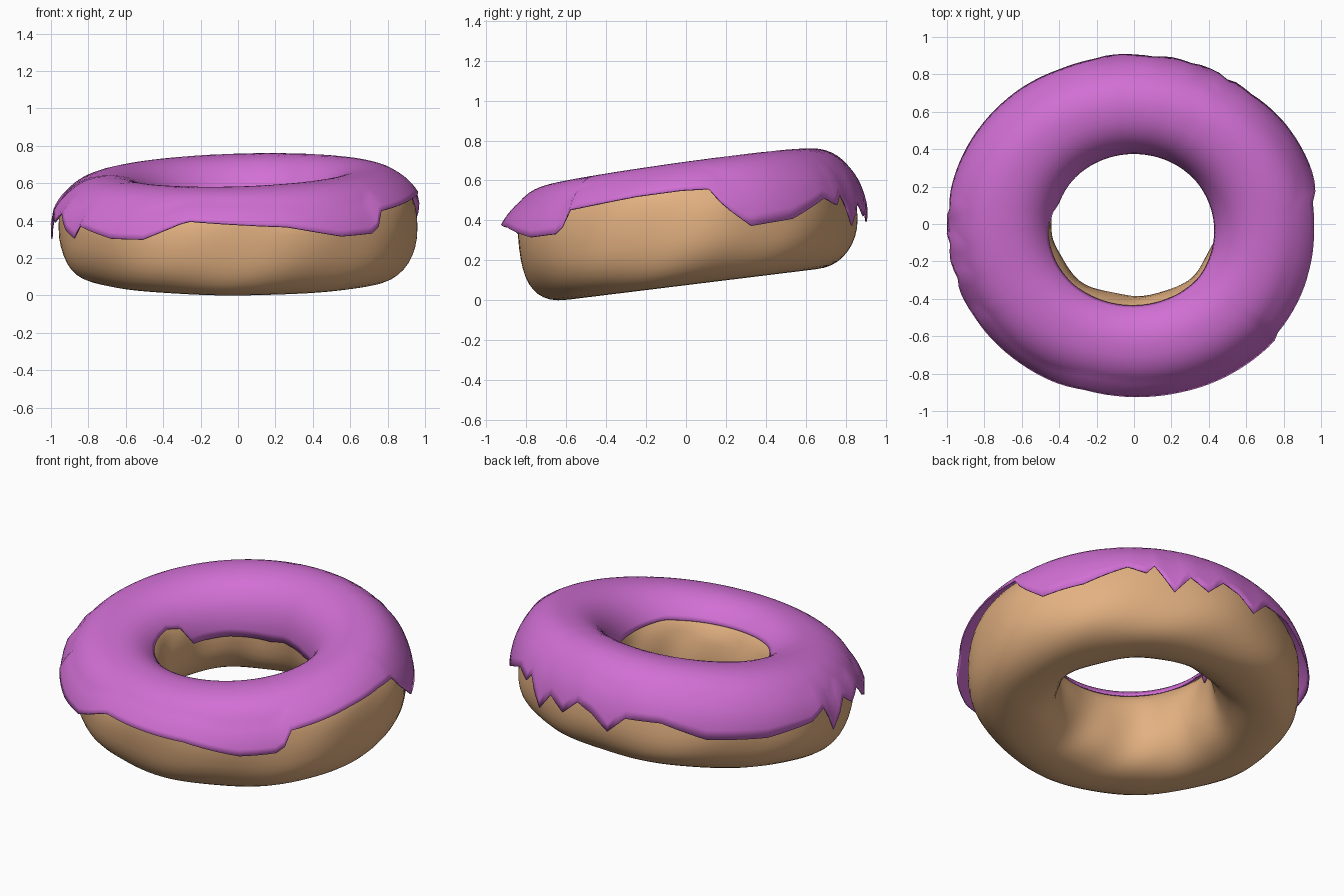
import bpy, math
from mathutils import Matrix, Vector

if "Cube" in bpy.data.objects:
    bpy.data.objects.remove(bpy.data.objects["Cube"])

SEG = 120
TILT = math.radians(7)
PLACE = Matrix.Translation((0, 0, 0.37)) @ Matrix.Rotation(TILT, 4, 'X')
N_DOUGH, N_ICING = 2.4, 2.22            # squareness of the cross-sections


def spow(v, p):
    return math.copysign(abs(v) ** p, v)


def ring_point(az, phi, n, hw, h, y_scale, grow=0.0):
    c, s = spow(math.cos(phi), 2 / n), spow(math.sin(phi), 2 / n)
    r = 0.70 + hw * c + grow
    x, y, z = r * math.cos(az), r * y_scale * math.sin(az), s * h
    z += max(0, s) * (0.03 * x + 0.016 * y - 0.01)      # the top leans a little more
    return PLACE @ Vector((x, y, z))


def lookup(table, deg):
    for (a, va), (b, vb) in zip(table, table[1:]):
        if a <= deg <= b:
            return va + (vb - va) * (deg - a) / (b - a)
    return table[-1][1]


def make_object(name, verts, faces, color):
    me = bpy.data.meshes.new(name)
    me.from_pydata(verts, [], faces)
    me.shade_smooth()
    mat = bpy.data.materials.new(name + "_color")
    mat.diffuse_color = color
    mat.use_nodes = True
    mat.node_tree.nodes["Principled BSDF"].inputs["Base Color"].default_value = mat.diffuse_color
    me.materials.append(mat)
    ob = bpy.data.objects.new(name, me)
    bpy.context.collection.objects.link(ob)
    return ob


# Dough: slightly lumpy, squarish ring
M = 40
verts, faces = [], []
for i in range(SEG):
    az = math.tau * i / SEG
    for j in range(M):
        phi = math.tau * j / M
        lump = 0.006 * math.sin(5 * az + 2 * phi) + 0.005 * math.sin(9 * az - 3 * phi)
        lump *= 1 if math.sin(phi) < 0.4 else 0.3
        verts.append(ring_point(az, phi, N_DOUGH, 0.257, 0.285, 0.89, lump))
for i in range(SEG):
    for j in range(M):
        a, b = i * M, (i + 1) % SEG * M
        k = (j + 1) % M
        faces.append((a + j, b + j, b + k, a + k))
low = min(v.z for v in verts)
make_object("dough", [v - Vector((0, 0, low)) for v in verts], faces, (0.77, 0.44, 0.22, 1))

# Icing: shell over the top, ragged hem given as (azimuth, height)
OUTER = [(0, .18), (9, .17), (13, .08), (21, -.03), (36, -.02), (51, .06), (57, .02),
         (60, .07), (66, -.09), (72, .02), (78, -.05), (84, .04), (90, .0), (96, -.08),
         (102, .02), (114, .03), (129, -.04), (150, -.03), (168, .03), (174, .10),
         (180, -.06), (186, .12), (192, .06), (198, .13), (204, .04), (210, .0), (213, .08),
         (228, .03), (240, .04), (254, .16), (270, .14), (285, .12), (303, .05),
         (315, .05), (318, .08), (321, .16), (345, .18), (360, .18)]
INNER = [(0, .10), (30, .04), (60, .0), (84, .02), (96, .0), (130, .02), (159, .02),
         (168, .14), (180, .18), (225, .19), (270, .18), (320, .17), (360, .10)]
H, K = 0.317, 24
verts, faces = [], []
for i in range(SEG):
    az = math.tau * i / SEG
    deg = 360 * i / SEG
    lo = math.asin(spow(lookup(OUTER, deg) / H, N_ICING / 2))
    hi = math.pi - math.asin(spow(lookup(INNER, deg) / H, N_ICING / 2))
    for j in range(K + 1):
        phi = lo + (hi - lo) * j / K
        flare = (0.02 + 0.025 * max(0, -math.sin(az))) * max(0, 1 - j / 5)
        verts.append(ring_point(az, phi, N_ICING, 0.282, H, 0.912, flare) - Vector((0, 0, low)))
for i in range(SEG):
    for j in range(K):
        a, b = i * (K + 1), (i + 1) % SEG * (K + 1)
        faces.append((a + j, b + j, b + j + 1, a + j + 1))
icing = make_object("icing", verts, faces, (0.64, 0.16, 0.66, 1))
mod = icing.modifiers.new("thickness", 'SOLIDIFY')
mod.thickness = 0.008
mod.offset = -1
